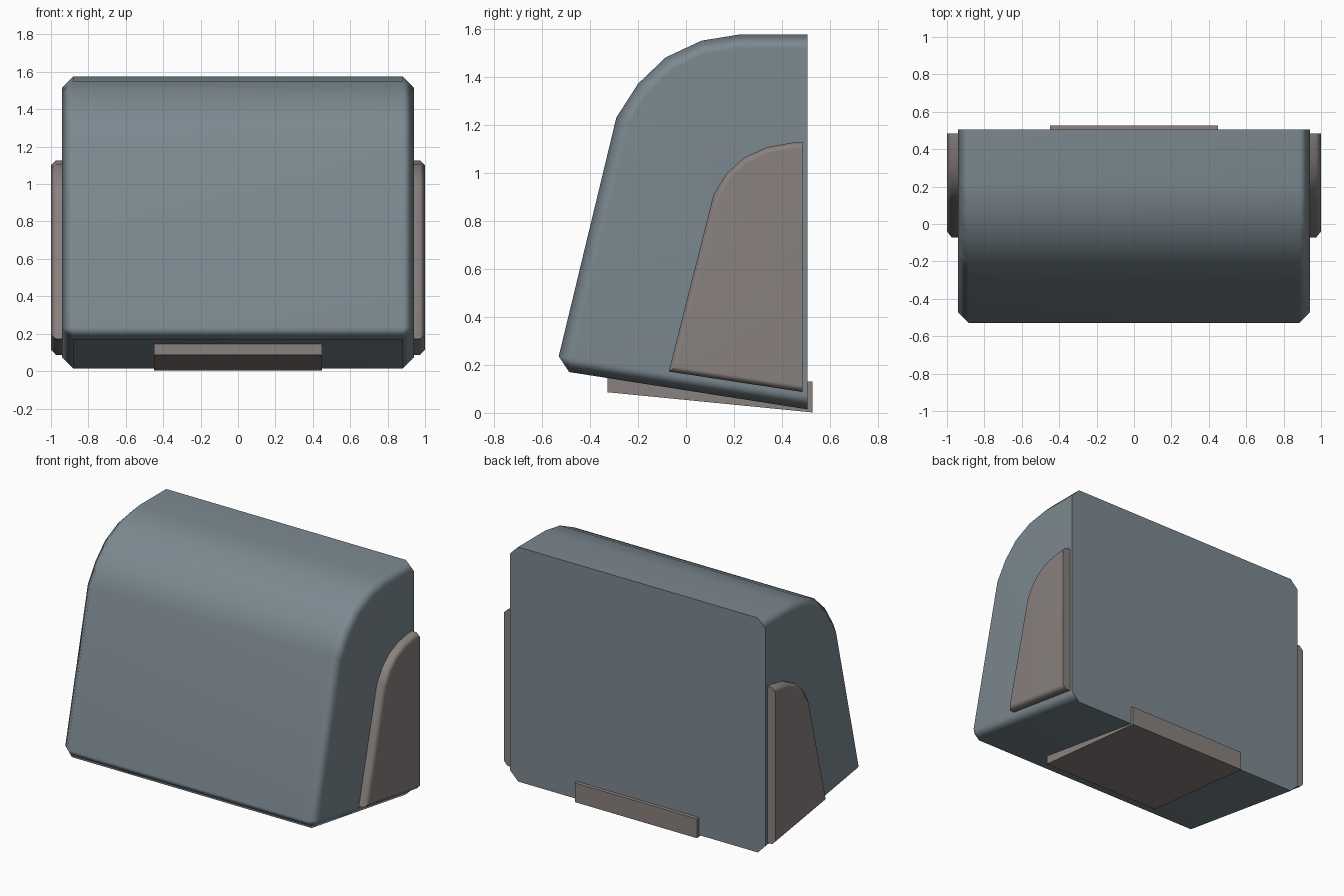
import bpy, bmesh, math

if "Cube" in bpy.data.objects:
    bpy.data.objects.remove(bpy.data.objects["Cube"])


def material(name, color):
    m = bpy.data.materials.new(name)
    m.diffuse_color = (*color, 1)
    m.use_nodes = True
    m.node_tree.nodes["Principled BSDF"].inputs["Base Color"].default_value = m.diffuse_color
    return m


def prism(name, profile, x0, x1, mat, bevel=0, pick=None):
    """Extrude a (y, z) profile from x0 to x1 and chamfer the edges chosen by pick."""
    bm = bmesh.new()
    face = bm.faces.new([bm.verts.new((x0, y, z)) for y, z in profile])
    ext = bmesh.ops.extrude_face_region(bm, geom=[face])["geom"]
    for v in ext:
        if isinstance(v, bmesh.types.BMVert):
            v.co.x = x1
    bmesh.ops.recalc_face_normals(bm, faces=bm.faces[:])
    if bevel:
        edges = [e for e in bm.edges if pick(*(v.co for v in e.verts))]
        bmesh.ops.bevel(bm, geom=edges, offset=bevel, segments=1,
                        profile=0.5, affect='EDGES')
    mesh = bpy.data.meshes.new(name)
    bm.to_mesh(mesh)
    bm.free()
    mesh.materials.append(mat)
    ob = bpy.data.objects.new(name, mesh)
    bpy.context.collection.objects.link(ob)
    return ob


def smooth(ob):
    bpy.ops.object.select_all(action='DESELECT')
    ob.select_set(True)
    bpy.context.view_layer.objects.active = ob
    bpy.ops.object.shade_smooth_by_angle(angle=math.radians(50))
    wn = ob.modifiers.new("weighted_normals", 'WEIGHTED_NORMAL')
    wn.keep_sharp = True


blue_grey = material("blue_grey", (0.20, 0.25, 0.28))
warm_grey = material("warm_grey", (0.25, 0.22, 0.21))

# Main body: curved top front, sloping front and underside, flat back
BACK = 0.505
body_profile = [(BACK, 1.575), (0.22, 1.575), (0.065, 1.55), (-0.085, 1.48),
                (-0.20, 1.37), (-0.29, 1.23), (-0.5435, 0.179), (BACK, 0.015)]


def body_edges(a, b):
    rim = abs(a.x - b.x) < 1e-4 and min(a.y, b.y) < BACK - 0.01
    front_bottom = max(a.y, b.y) < -0.5 and abs(a.x - b.x) > 1
    return rim or front_bottom


body = prism("body", body_profile, -0.94, 0.94, blue_grey, 0.058, body_edges)
smooth(body)

# Raised side panels, mirrored left and right
PANEL_BACK = 0.485
panel_profile = [(PANEL_BACK, 1.127), (0.44, 1.125), (0.335, 1.106), (0.24, 1.062),
                 (0.17, 0.998), (0.115, 0.91), (-0.072, 0.172), (PANEL_BACK, 0.087)]


def panel_edges(a, b):
    return min(a.x, b.x) > 0.99 and min(a.y, b.y) < PANEL_BACK - 0.01


panels = prism("side_panels", panel_profile, 0.92, 1.0, warm_grey, 0.026, panel_edges)
mirror = panels.modifiers.new("mirror", 'MIRROR')
mirror.use_axis = (True, False, False)
smooth(panels)

# Wedge-shaped plate under the body, lapping slightly past the back
plate_profile = [(0.526, 0.13), (-0.327, 0.20), (-0.327, 0.086), (0.526, 0.002)]
prism("base_plate", plate_profile, -0.45, 0.45, warm_grey)
